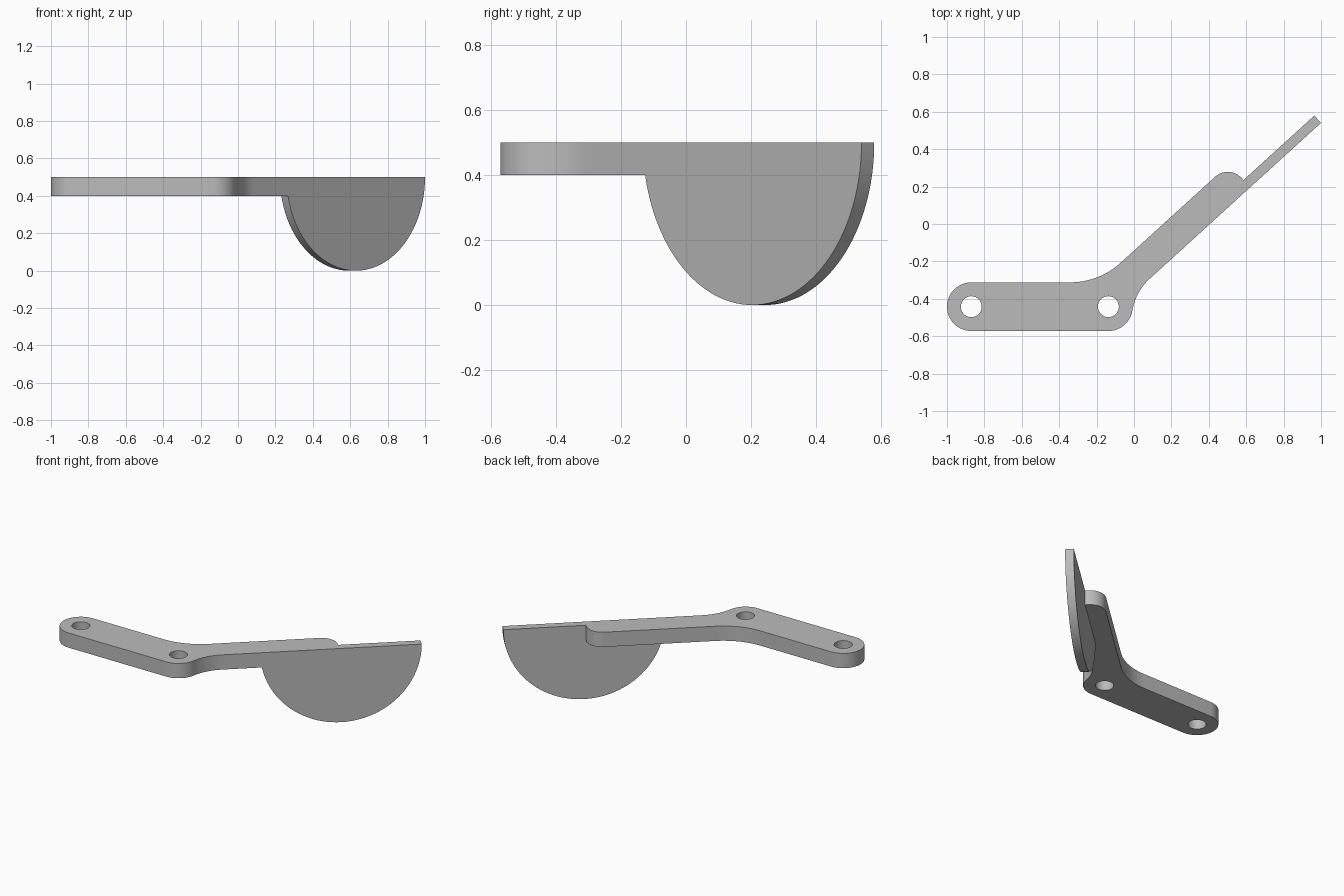
import bpy
from math import sin, cos, pi, radians, sqrt, atan2
from mathutils import Vector

cube = bpy.data.objects.get("Cube")
if cube:
    bpy.data.objects.remove(cube, do_unlink=True)

grey = bpy.data.materials.new("plain grey")
grey.use_nodes = True
COLOUR = (0.5, 0.5, 0.5, 1)
grey.diffuse_color = COLOUR
grey.node_tree.nodes["Principled BSDF"].inputs["Base Color"].default_value = COLOUR

# Slanted frame: u runs along the blade, v points to its back
TILT = radians(42.3)
U = Vector((cos(TILT), sin(TILT)))
V = Vector((-sin(TILT), cos(TILT)))
ORIGIN = Vector((0.63, 0.204))     # middle of the blade's front top edge
TOP = 0.5


def slanted(u, v):
    return ORIGIN + u * U + v * V


def arc(centre, r, start, end, n=24):
    angles = [start + (end - start) * i / n for i in range(n + 1)]
    return [Vector((centre[0] + r * cos(a), centre[1] + r * sin(a))) for a in angles]


def plate(name, loops, thickness):
    """Extruded flat profile, centred on its local z = 0; later loops are holes."""
    curve = bpy.data.curves.new(name, "CURVE")
    curve.dimensions = "2D"
    curve.fill_mode = "BOTH"
    curve.extrude = thickness / 2
    for loop in loops:
        spline = curve.splines.new("POLY")
        spline.points.add(len(loop) - 1)
        for point, p in zip(spline.points, loop):
            point.co = (p[0], p[1], 0, 1)
        spline.use_cyclic_u = True
    obj = bpy.data.objects.new(name, curve)
    bpy.context.collection.objects.link(obj)
    bpy.ops.object.select_all(action="DESELECT")
    obj.select_set(True)
    bpy.context.view_layer.objects.active = obj
    bpy.ops.object.convert(target="MESH")
    obj = bpy.context.object
    obj.data.materials.clear()
    obj.data.materials.append(grey)
    bpy.ops.object.mode_set(mode="EDIT")
    bpy.ops.mesh.select_all(action="SELECT")
    bpy.ops.mesh.remove_doubles(threshold=0.0001)
    bpy.ops.mesh.normals_make_consistent(inside=False)
    bpy.ops.object.mode_set(mode="OBJECT")
    bpy.ops.object.shade_smooth_by_angle(angle=radians(30))
    return obj


# Bent arm: rounded bar, filleted bend, slanted bar with a rounded tip
END_R, WIDTH, HEIGHT = 0.13, 0.168, 0.1
holes = [Vector((-0.87, -0.442)), Vector((-0.137, -0.442))]
bar_back = holes[0].y + END_R

# Front fillet touches the bend's round corner and the slanted front line
front_r = 0.3
rel = holes[1] - ORIGIN
hu, hv = rel.dot(U), rel.dot(V)
front_u = hu + sqrt((END_R + front_r) ** 2 - (front_r + hv) ** 2)
front_c = slanted(front_u, -front_r)
toward = front_c - holes[1]
touch = atan2(toward.y, toward.x)

# Back fillet touches the bar's back edge and the slanted back line
back_r = 0.4
back_y = bar_back + back_r
back_x = ORIGIN.x - (WIDTH + back_r - (back_y - ORIGIN.y) * V.y) / sin(TILT)

TIP_R = 0.1
outline = arc(holes[0], END_R, pi / 2, 1.5 * pi)
outline += arc(holes[1], END_R, -pi / 2, touch)
outline += arc(front_c, front_r, touch + pi, TILT + pi / 2)[1:]
outline += [slanted(-0.49, 0), slanted(-0.49, 0.05)]      # seat for the blade
outline += arc(slanted(-0.112, WIDTH - TIP_R), TIP_R, TILT - 0.18, TILT + pi / 2)
outline += arc((back_x, back_y), back_r, TILT + 1.5 * pi, 1.5 * pi)
arm = plate("bent_arm", [outline] + [arc(h, 0.056, 0, 2 * pi, 32)[:-1] for h in holes], HEIGHT)
arm.location.z = TOP - HEIGHT / 2

# Half-round blade hanging from the arm
THICK = 0.053
blade = plate("half_round_blade", [arc((0, 0), 0.5, pi, 2 * pi, 64)], THICK)
middle = slanted(0, THICK / 2)
blade.location = (middle.x, middle.y, TOP)
blade.rotation_euler = (pi / 2, 0, TILT)
